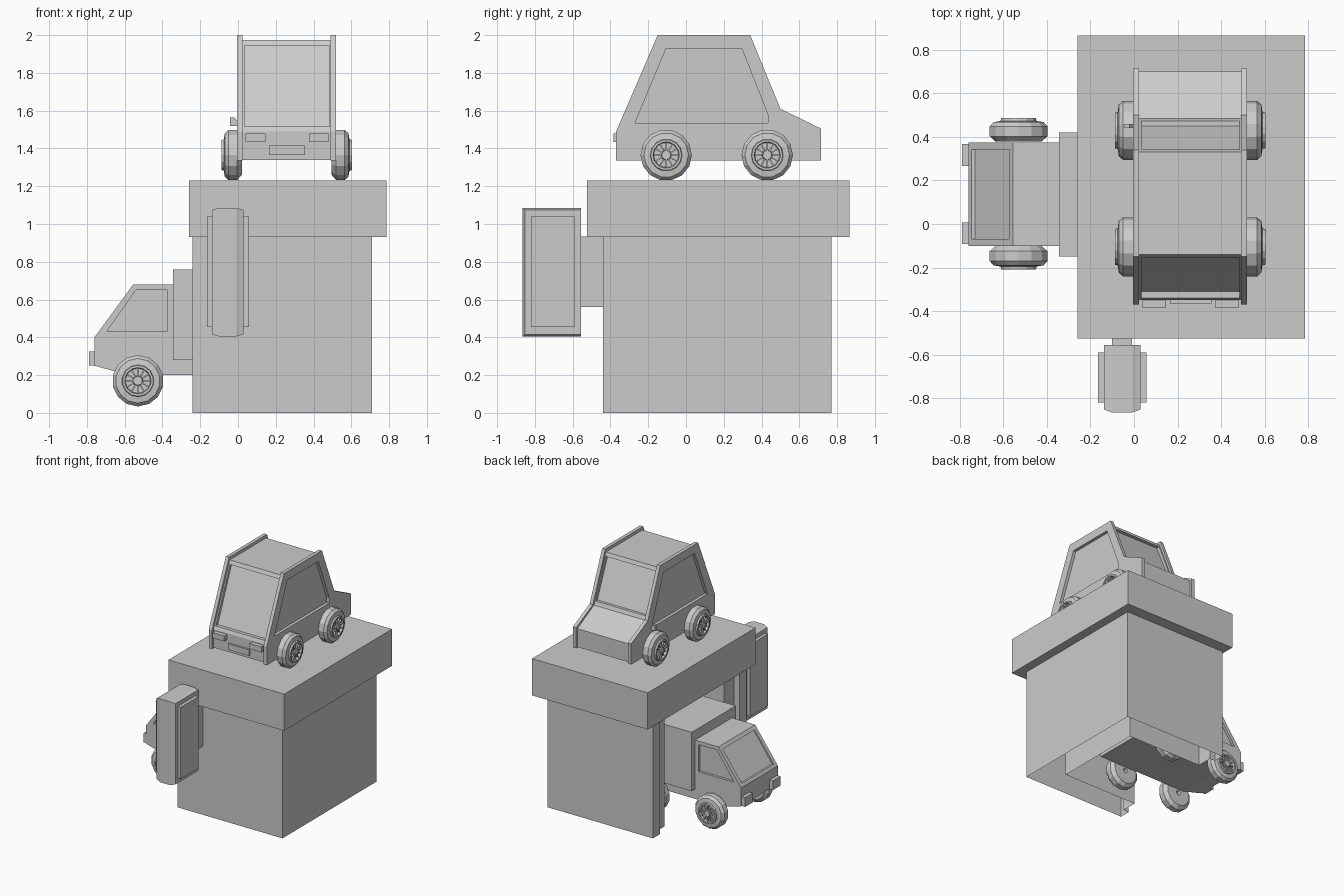
import bpy, bmesh
from math import pi, cos, sin
from mathutils import Matrix, Vector

if "Cube" in bpy.data.objects:
    bpy.data.objects.remove(bpy.data.objects["Cube"])


def finish(name, bm):
    bmesh.ops.recalc_face_normals(bm, faces=bm.faces)
    me = bpy.data.meshes.new(name)
    bm.to_mesh(me)
    bm.free()
    ob = bpy.data.objects.new(name, me)
    bpy.context.collection.objects.link(ob)
    return ob


def prism(name, pts, axis, a, b, open_bottom=False):
    """Extrude a 2D outline along an axis from a to b."""
    place = {'x': lambda u, v, w: (w, u, v),
             'y': lambda u, v, w: (u, w, v),
             'z': lambda u, v, w: (u, v, w)}[axis]
    bm = bmesh.new()
    lo = [bm.verts.new(place(u, v, a)) for u, v in pts]
    hi = [bm.verts.new(place(u, v, b)) for u, v in pts]
    n = len(pts)
    for i in range(n):
        j = (i + 1) % n
        bm.faces.new((lo[i], lo[j], hi[j], hi[i]))
    bm.faces.new(hi)
    if not open_bottom:
        bm.faces.new(lo[::-1])
    return finish(name, bm)


def box(name, x, y, z):
    return prism(name, [(x[0], y[0]), (x[1], y[0]), (x[1], y[1]), (x[0], y[1])], 'z', *z)


def cut(ob, cutter):
    mod = ob.modifiers.new('cut', 'BOOLEAN')
    mod.operation = 'DIFFERENCE'
    mod.solver = 'EXACT'
    mod.object = cutter
    bpy.context.view_layer.objects.active = ob
    bpy.ops.object.modifier_apply(modifier=mod.name)
    bpy.data.objects.remove(cutter)


def wheel(name, inner, outward):
    """Low-poly tyre with a spoked hub; inner = centre of the inner face."""
    profile = [(0.015, 0.02), (0.02, 0), (0.108, 0), (0.136, 0.025), (0.136, 0.07),
               (0.118, 0.09), (0.085, 0.095), (0.082, 0.108), (0.07, 0.108), (0.066, 0.088)]
    seg = 14
    bm = bmesh.new()
    rings = [[bm.verts.new((r * cos(2 * pi * (k + .5) / seg), r * sin(2 * pi * (k + .5) / seg), t))
              for k in range(seg)] for r, t in profile]
    for p, q in zip(rings, rings[1:]):
        for k in range(seg):
            m = (k + 1) % seg
            bm.faces.new((p[k], p[m], q[m], q[k]))
    bm.faces.new(rings[-1])
    bm.faces.new(rings[0][::-1])
    # spokes and hub cap
    for k in range(12):
        m = (Matrix.Rotation(2 * pi * k / 12, 4, 'Z') @ Matrix.Translation((0.046, 0, 0.094))
             @ Matrix.Diagonal((0.05, 0.007, 0.014, 1)))
        bmesh.ops.create_cube(bm, size=1, matrix=m)
    bmesh.ops.create_cone(bm, cap_ends=True, segments=10, radius1=0.028, radius2=0.024,
                          depth=0.02, matrix=Matrix.Translation((0, 0, 0.098)))
    rot = Vector((0, 0, 1)).rotation_difference(Vector(outward)).to_matrix().to_4x4()
    bm.transform(Matrix.Translation(inner) @ rot)
    return finish(name, bm)


# garage walls (open below, doorway on the left) and roof slab
prism('garage_walls', [(-0.24, -0.44), (0.71, -0.44), (0.71, 0.77), (-0.24, 0.77),
                       (-0.24, 0.68), (-0.19, 0.68), (-0.19, 0.55), (0.5, 0.55),
                       (0.5, -0.22), (-0.19, -0.22), (-0.19, -0.35), (-0.24, -0.35)],
      'z', 0, 0.93, open_bottom=True)
box('garage_roof', (-0.26, 0.785), (-0.525, 0.865), (0.93, 1.23))

# hanging sign with crowned rim, side panels and bracket
bm = bmesh.new()
for xs, ys, zs in (((-0.10, -0.01), (-0.866, -0.555), (0.405, 1.086)),
                   ((-0.138, 0.03), (-0.852, -0.555), (0.415, 1.074))):
    for x in xs:
        for y in ys:
            for z in zs:
                bm.verts.new((x, y, z))
hull = bmesh.ops.convex_hull(bm, input=bm.verts)
bmesh.ops.dissolve_limit(bm, angle_limit=0.01, verts=bm.verts, edges=bm.edges)
finish('sign_case', bm)
box('sign_panels', (-0.165, 0.057), (-0.82, -0.59), (0.455, 1.04))
box('sign_bracket', (-0.10, -0.01), (-0.57, -0.43), (0.56, 0.935))

# car: central body with recessed front and rear windows
core = prism('car_body', [(-0.35, 1.34), (-0.35, 1.49), (-0.14, 1.975), (0.33, 1.975),
                          (0.485, 1.60), (0.70, 1.49), (0.70, 1.34)], 'x', 0.02, 0.495)
cut(core, prism('rear_cutter', [(-0.45, 1.515), (-0.31, 1.515), (-0.13, 1.945), (-0.3, 1.945)],
                'x', 0.035, 0.485))
cut(core, prism('front_cutter', [(0.6, 1.63), (0.45, 1.63), (0.315, 1.945), (0.5, 1.945)],
                'x', 0.035, 0.485))
# car: side plates with window openings
for side, a, b in (('left', -0.005, 0.024), ('right', 0.491, 0.52)):
    plate = prism('car_side_' + side, [(-0.37, 1.335), (-0.37, 1.49), (-0.15, 2.0), (0.34, 2.0),
                                       (0.5, 1.61), (0.715, 1.505), (0.715, 1.335)], 'x', a, b)
    cut(plate, prism('window_cutter', [(-0.27, 1.535), (-0.105, 1.93), (0.295, 1.93),
                                       (0.435, 1.575), (0.435, 1.535)], 'x', a - 0.1, b + 0.1))
# car: lights, plate and mirror
box('car_light_left', (0.04, 0.145), (-0.385, -0.34), (1.435, 1.48))
box('car_light_right', (0.375, 0.48), (-0.385, -0.34), (1.435, 1.48))
box('car_number_plate', (0.165, 0.355), (-0.365, -0.34), (1.365, 1.415))
prism('car_mirror', [(0.0, 1.52), (-0.043, 1.52), (-0.043, 1.565), (-0.02, 1.565), (0.0, 1.54)],
      'y', 0.44, 0.46)
for label, y in (('rear', -0.105), ('front', 0.43)):
    wheel(f'car_wheel_{label}_left', (0.02, y, 1.365), (-1, 0, 0))
    wheel(f'car_wheel_{label}_right', (0.495, y, 1.365), (1, 0, 0))

# truck cab with recessed windscreen and side windows
cab = prism('truck_cab', [(-0.76, 0.25), (-0.76, 0.40), (-0.555, 0.68), (-0.335, 0.68),
                          (-0.335, 0.20), (-0.58, 0.20)], 'y', -0.10, 0.375)
cut(cab, prism('windscreen_cutter', [(-0.9, 0.42), (-0.73, 0.42), (-0.56, 0.655), (-0.7, 0.655)],
               'y', -0.068, 0.343))
for a, b in ((-0.2, -0.08), (0.355, 0.5)):
    cut(cab, prism('window_cutter', [(-0.695, 0.43), (-0.54, 0.65), (-0.375, 0.65),
                                     (-0.375, 0.43)], 'y', a, b))
# truck cargo box, chassis and headlights
box('truck_cargo_box', (-0.345, 0.27), (-0.15, 0.42), (0.28, 0.76))
box('truck_chassis', (-0.36, 0.25), (-0.10, 0.375), (0.20, 0.29))
for y in (-0.092, 0.267):
    box('truck_headlight', (-0.79, -0.74), (y, y + 0.1), (0.25, 0.325))
for label, x in (('front', -0.53), ('rear', 0.0)):
    wheel(f'truck_wheel_{label}_left', (x, 0.378, 0.17), (0, 1, 0))
    wheel(f'truck_wheel_{label}_right', (x, -0.10, 0.17), (0, -1, 0))
